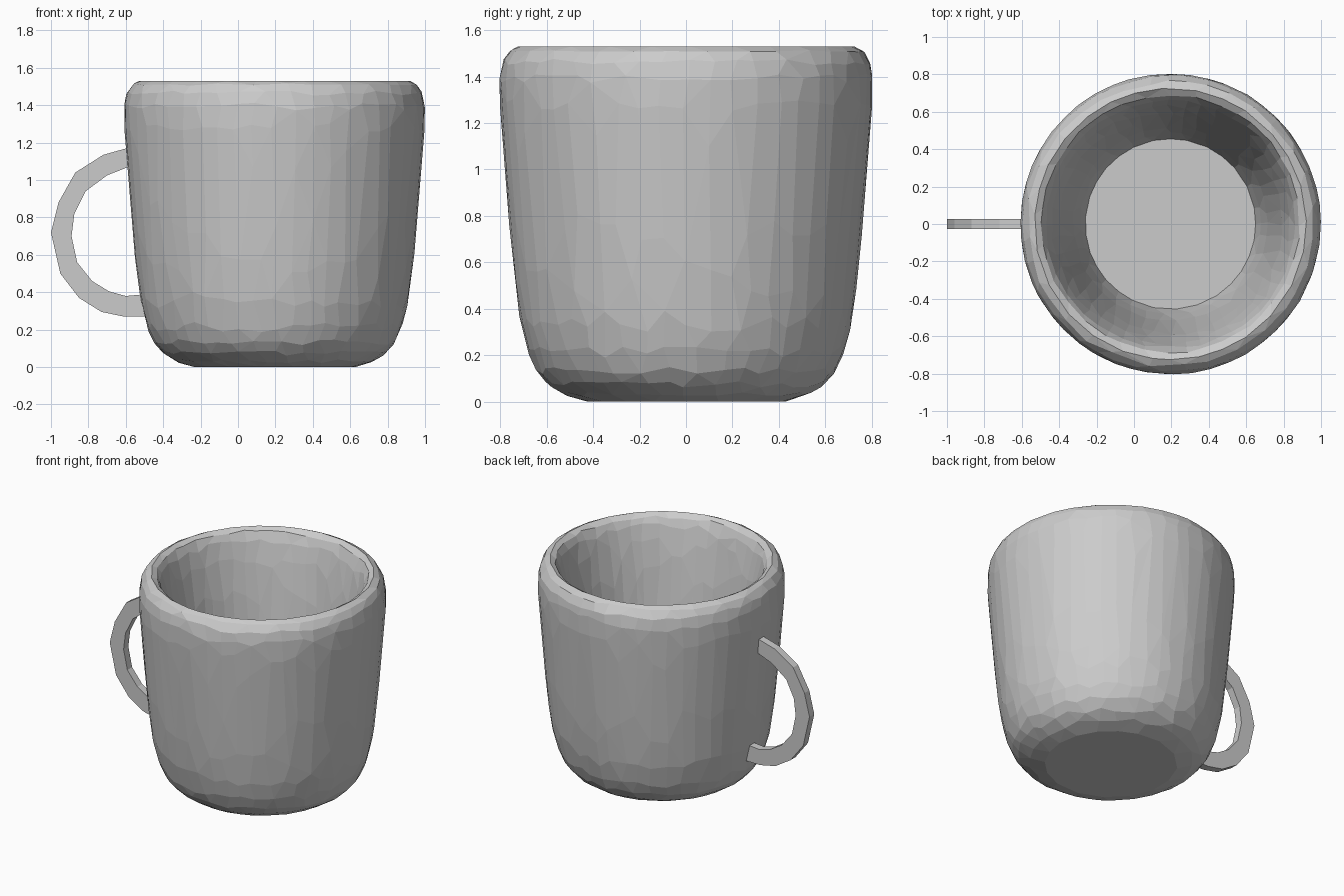
import bpy, bmesh, math, random

cube = bpy.data.objects.get("Cube")
if cube:
    bpy.data.objects.remove(cube, do_unlink=True)

CENTRE_X = 0.195
SEGMENTS = 48
random.seed(4)

# Single plain clay colour
clay = bpy.data.materials.new("grey_clay")
clay.use_nodes = True
clay.diffuse_color = (0.6, 0.6, 0.6, 1)
clay.node_tree.nodes["Principled BSDF"].inputs["Base Color"].default_value = clay.diffuse_color


def add_object(name, bm):
    bmesh.ops.recalc_face_normals(bm, faces=bm.faces)
    mesh = bpy.data.meshes.new(name)
    bm.to_mesh(mesh)
    bm.free()
    mesh.materials.append(clay)
    obj = bpy.data.objects.new(name, mesh)
    bpy.context.collection.objects.link(obj)
    return obj


def lathe(name, profile, fixed):
    """Spin a (radius, height) profile and cap both ends. Rings not in
    fixed slide unevenly along the surface, for irregular facets."""
    bm = bmesh.new()
    rings = []
    for k, (r, z) in enumerate(profile):
        ring = []
        for i in range(SEGMENTS):
            slide = turn = 0
            if k not in fixed:
                slide, turn = random.uniform(0, 0.5), random.uniform(-0.25, 0.25)
            next_r, next_z = profile[min(k + 1, len(profile) - 1)]
            radius = r + (next_r - r) * slide
            height = z + (next_z - z) * slide
            a = math.tau * (i + turn) / SEGMENTS
            ring.append(bm.verts.new((radius * math.cos(a), radius * math.sin(a), height)))
        rings.append(ring)
    for low, high in zip(rings, rings[1:]):
        for i in range(SEGMENTS):
            j = (i + 1) % SEGMENTS
            bm.faces.new((low[i], low[j], high[j], high[i]))
    bm.faces.new(rings[0])
    bm.faces.new(rings[-1])
    obj = add_object(name, bm)
    obj.location.x = CENTRE_X
    return obj


# Cup body: base, outer wall, rolled rim, flared inner wall, inner floor
outer = [(0.43, 0), (0.51, 0.022), (0.58, 0.06), (0.635, 0.115), (0.672, 0.185),
         (0.706, 0.30), (0.73, 0.45), (0.752, 0.65), (0.77, 0.87),
         (0.79, 1.11), (0.802, 1.27), (0.805, 1.38), (0.797, 1.45),
         (0.772, 1.505), (0.725, 1.53)]
inner = [(0.695, 1.518), (0.67, 1.475), (0.645, 1.38), (0.615, 1.23),
         (0.585, 1.02), (0.555, 0.77), (0.525, 0.49), (0.49, 0.27),
         (0.455, 0.12)]
profile = outer + inner
body = lathe("cup_body", profile, (0, len(outer) - 1, len(profile) - 1))

# Larger hand-cut facets
facets = body.modifiers.new("facets", "DECIMATE")
facets.ratio = 0.65


# Handle: flat strip following the space between two arcs
def handle(name, outside, inside, half_width):
    bm = bmesh.new()
    sections = []
    for (xo, zo), (xi, zi) in zip(outside, inside):
        corners = [(xo, -half_width, zo), (xo, half_width, zo),
                   (xi, half_width, zi), (xi, -half_width, zi)]
        sections.append([bm.verts.new(c) for c in corners])
    for a, b in zip(sections, sections[1:]):
        for i in range(4):
            j = (i + 1) % 4
            bm.faces.new((a[i], a[j], b[j], b[i]))
    bm.faces.new(sections[0])
    bm.faces.new(sections[-1])
    return add_object(name, bm)


handle("handle",
       [(-0.56, 1.18), (-0.72, 1.135), (-0.87, 1.04), (-0.96, 0.88), (-1.0, 0.72),
        (-0.95, 0.50), (-0.85, 0.37), (-0.73, 0.295), (-0.61, 0.27), (-0.49, 0.27)],
       [(-0.56, 1.08), (-0.70, 1.025), (-0.815, 0.94), (-0.875, 0.82), (-0.89, 0.70),
        (-0.86, 0.56), (-0.78, 0.46), (-0.69, 0.405), (-0.60, 0.38), (-0.49, 0.39)],
       0.027)
